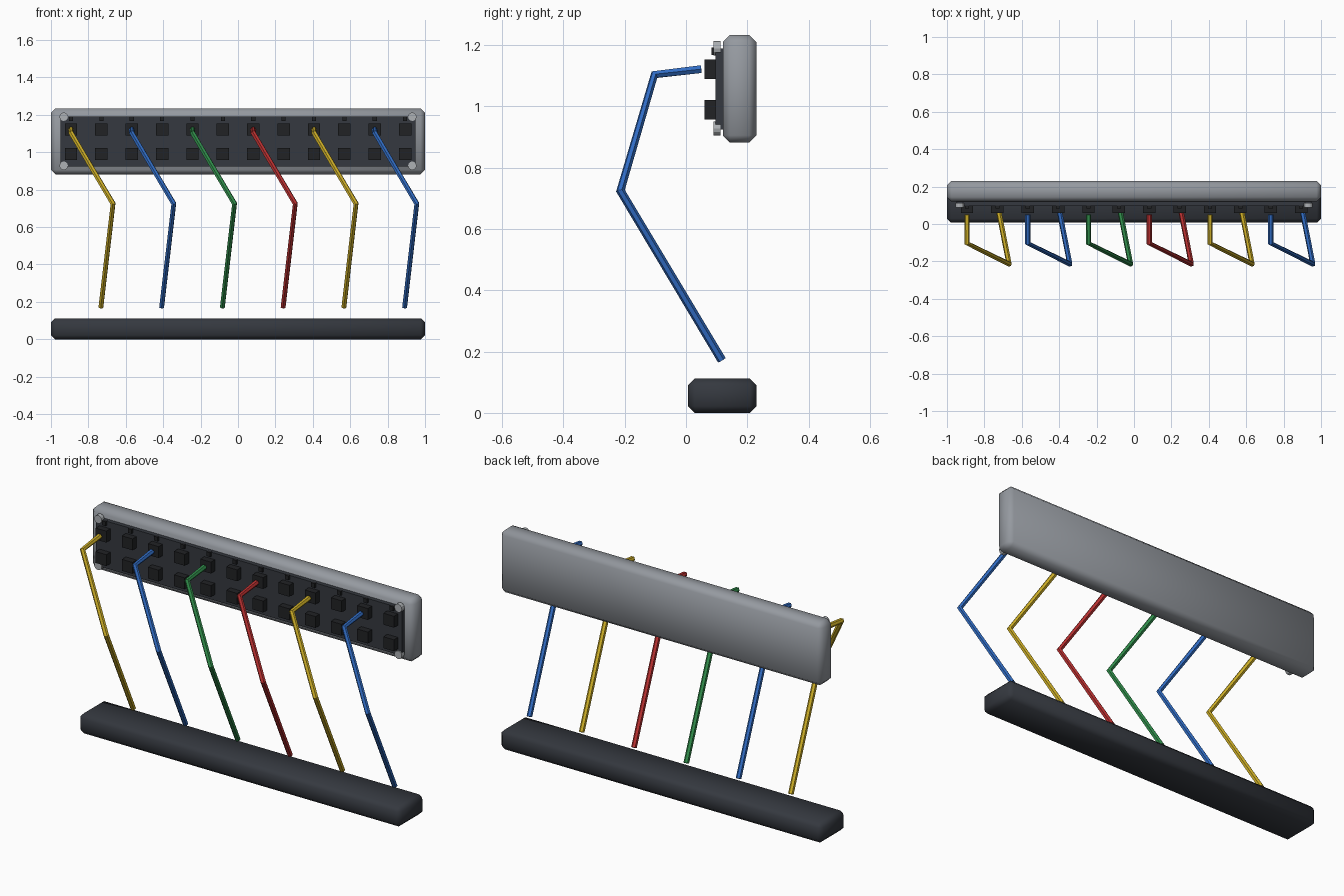
import bpy, math

if "Cube" in bpy.data.objects:
    bpy.data.objects.remove(bpy.data.objects["Cube"])


def material(name, rgb):
    m = bpy.data.materials.new(name)
    m.diffuse_color = (*rgb, 1)
    m.use_nodes = True
    m.node_tree.nodes["Principled BSDF"].inputs["Base Color"].default_value = m.diffuse_color
    return m


CASE = material("case_grey", (0.30, 0.32, 0.35))
DARK = material("dark_slate", (0.035, 0.04, 0.05))
BLACK = material("socket_black", (0.015, 0.016, 0.018))
METAL = material("screw_metal", (0.42, 0.44, 0.46))
YELLOW = material("yellow", (0.62, 0.43, 0.02))
BLUE = material("blue", (0.03, 0.15, 0.55))
GREEN = material("green", (0.03, 0.27, 0.07))
RED = material("red", (0.50, 0.03, 0.03))


def box(name, x, y, z, mat, bevel=0):
    """Box spanning the given (low, high) ranges, with an optional chamfer."""
    bpy.ops.mesh.primitive_cube_add(size=1, location=[sum(r) / 2 for r in (x, y, z)])
    ob = bpy.context.object
    ob.name = name
    ob.scale = [r[1] - r[0] for r in (x, y, z)]
    bpy.ops.object.transform_apply(location=False, rotation=False, scale=True)
    ob.data.materials.append(mat)
    if bevel:
        mod = ob.modifiers.new("chamfer", "BEVEL")
        mod.width = bevel
        mod.segments = 1
        bpy.ops.object.modifier_apply(modifier=mod.name)
        bpy.ops.object.shade_smooth_by_angle(angle=math.radians(50))
    return ob


def cable(name, points, radius, mat):
    """Six-sided bent cable through the given points."""
    cu = bpy.data.curves.new(name, "CURVE")
    cu.dimensions = "3D"
    cu.bevel_depth = radius
    cu.bevel_resolution = 1
    cu.use_fill_caps = True
    sp = cu.splines.new("POLY")
    sp.points.add(len(points) - 1)
    for p, co in zip(sp.points, points):
        p.co = (*co, 1)
    sp.use_smooth = False
    ob = bpy.data.objects.new(name, cu)
    bpy.context.collection.objects.link(ob)
    cu.materials.append(mat)


# Main bodies: upper housing, recess plate and lower tray
box("panel_housing", (-1, 1), (0.12, 0.23), (0.882, 1.234), CASE, 0.024)
box("front_plate", (-0.95, 0.95), (0.096, 0.125), (0.925, 1.19), DARK)
box("cable_tray", (-1, 1), (0.007, 0.23), (0, 0.112), DARK, 0.022)

# Corner screws
for sx in (-1, 1):
    for z in (0.928, 1.19):
        bpy.ops.mesh.primitive_cylinder_add(
            vertices=12, radius=0.023, depth=0.024,
            location=(sx * 0.932, 0.101, z), rotation=(math.pi / 2, 0, 0))
        screw = bpy.context.object
        screw.name = "corner_screw"
        screw.data.materials.append(METAL)

# Two rows of sockets with an indicator above each column
colors = [YELLOW, BLUE, GREEN, RED, YELLOW, BLUE]
for i in range(12):
    x = -0.893 + i * 0.1624
    for row, z in (("upper", 1.122), ("lower", 0.99)):
        box(f"{row}_socket", (x - 0.033, x + 0.033), (0.06, 0.1), (z - 0.032, z + 0.032), BLACK)
    box("indicator", (x - 0.011, x + 0.011), (0.083, 0.1), (1.168, 1.192), BLACK)

    # Patch cable hanging from every second upper socket
    if i % 2 == 0:
        cable("patch_cable", [(x, 0.05, 1.122), (x, -0.103, 1.104),
                              (x + 0.225, -0.214, 0.725), (x + 0.16, 0.117, 0.172)],
              0.0145, colors[i // 2])
